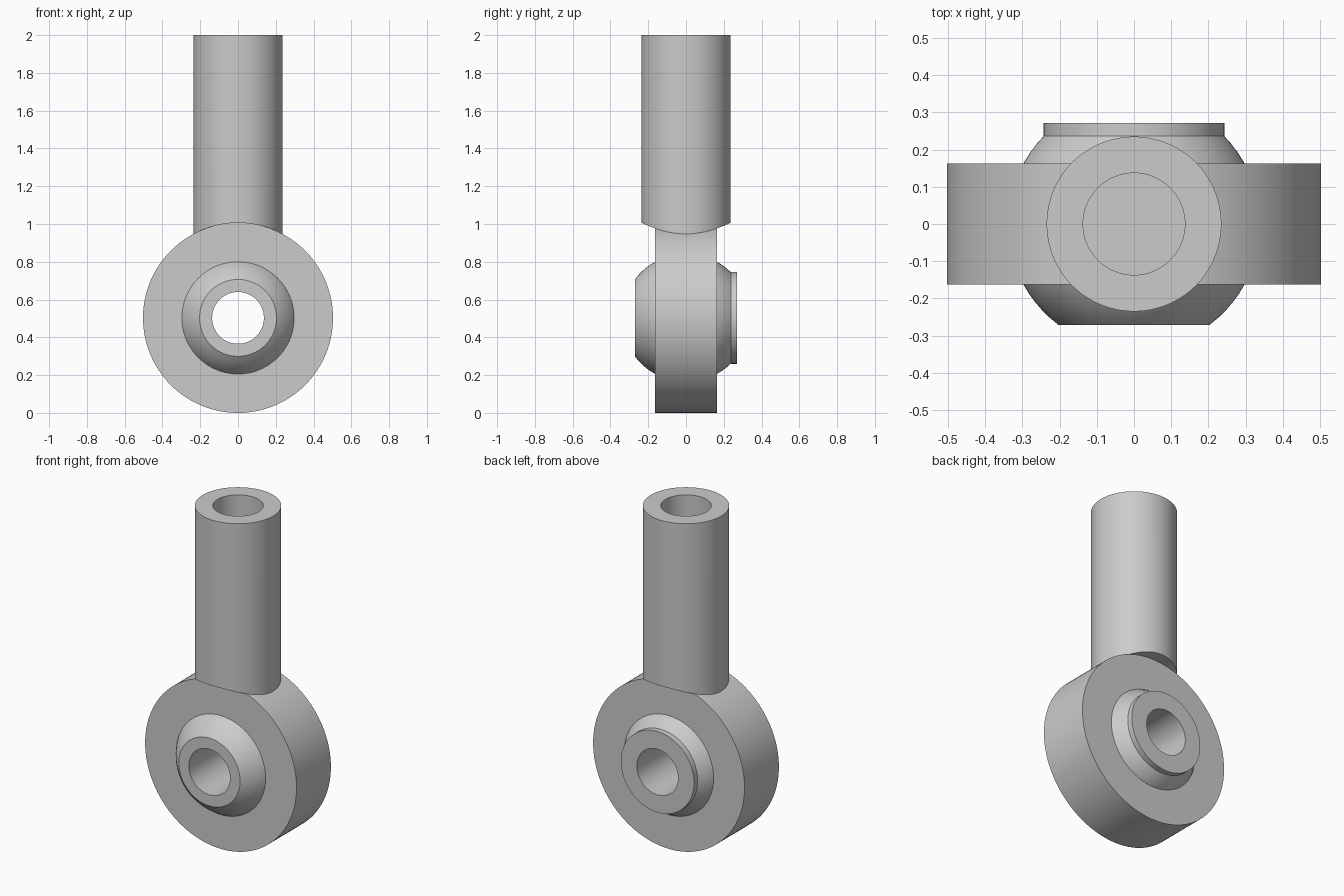
import bpy
import bmesh
from math import sqrt, sin, cos, asin, pi, radians
from mathutils import Matrix

if "Cube" in bpy.data.objects:
    bpy.data.objects.remove(bpy.data.objects["Cube"])

SEGMENTS = 128
CENTRE_Z = 0.503      # height of the eye
EYE_R = 0.503
HALF_W = 0.163        # half width of the eye ring
BALL_R = 0.339
BORE_R = 0.137
STEM_R = 0.235

steel = bpy.data.materials.new("grey_steel")
steel.use_nodes = True
GREY = (0.6, 0.6, 0.6, 1)
steel.diffuse_color = GREY
steel.node_tree.nodes["Principled BSDF"].inputs["Base Color"].default_value = GREY


def lathe(name, profile, closed=True, matrix=Matrix(), shape=None):
    """Spin an (r, h) profile about z, optionally reshape it, then place it."""
    bm = bmesh.new()
    verts = [bm.verts.new((r, 0, h)) for r, h in profile]
    pairs = list(zip(verts, verts[1:]))
    if closed:
        pairs.append((verts[-1], verts[0]))
    edges = [bm.edges.new(p) for p in pairs]
    bmesh.ops.spin(bm, geom=verts + edges, cent=(0, 0, 0), axis=(0, 0, 1),
                   angle=2 * pi, steps=SEGMENTS)
    bmesh.ops.remove_doubles(bm, verts=bm.verts, dist=0.0001)
    if shape:
        shape(bm)
    bm.transform(matrix)
    bmesh.ops.recalc_face_normals(bm, faces=bm.faces)
    mesh = bpy.data.meshes.new(name)
    bm.to_mesh(mesh)
    bm.free()
    mesh.materials.append(steel)
    obj = bpy.data.objects.new(name, mesh)
    bpy.context.collection.objects.link(obj)
    bpy.ops.object.select_all(action='DESELECT')
    obj.select_set(True)
    bpy.context.view_layer.objects.active = obj
    bpy.ops.object.shade_smooth_by_angle(angle=radians(25))
    return obj


def sphere_arc(h0, h1, steps=20):
    """Points on the ball's outline between two heights along its axis."""
    a0, a1 = asin(h0 / BALL_R), asin(h1 / BALL_R)
    angles = [a0 + (a1 - a0) * i / steps for i in range(steps + 1)]
    return [(BALL_R * cos(a), BALL_R * sin(a)) for a in angles]


# Lathe axis turned to run front to back through the eye
across = Matrix.Translation((0, 0, CENTRE_Z)) @ Matrix.Rotation(-pi / 2, 4, 'X')

# Eye ring with a spherical seat
lathe("eye_ring", [(EYE_R, -HALF_W), (EYE_R, HALF_W)] + sphere_arc(HALF_W, -HALF_W),
      matrix=across)

# Bored ball, truncated at the front, with a collar at the back
COLLAR_R, COLLAR_Y, FACE_Y = 0.243, 0.237, 0.271
lathe("swivel_ball", [(BORE_R, -FACE_Y)] + sphere_arc(-FACE_Y, COLLAR_Y)
      + [(COLLAR_R, COLLAR_Y), (COLLAR_R, FACE_Y), (BORE_R, FACE_Y)],
      matrix=across)


# Stem with a blind hole; its foot is saddled onto the eye's outer surface
def saddle_foot(bm):
    for v in bm.verts:
        if v.co.z < 1.1:
            v.co.z = CENTRE_Z + sqrt(EYE_R ** 2 - v.co.x ** 2)


foot = [(STEM_R * i / 8, 1.0) for i in range(8, -1, -1)]
lathe("hollow_stem", [(0, 1.25), (BORE_R, 1.25), (BORE_R, 2), (STEM_R, 2)] + foot,
      closed=False, shape=saddle_foot)
